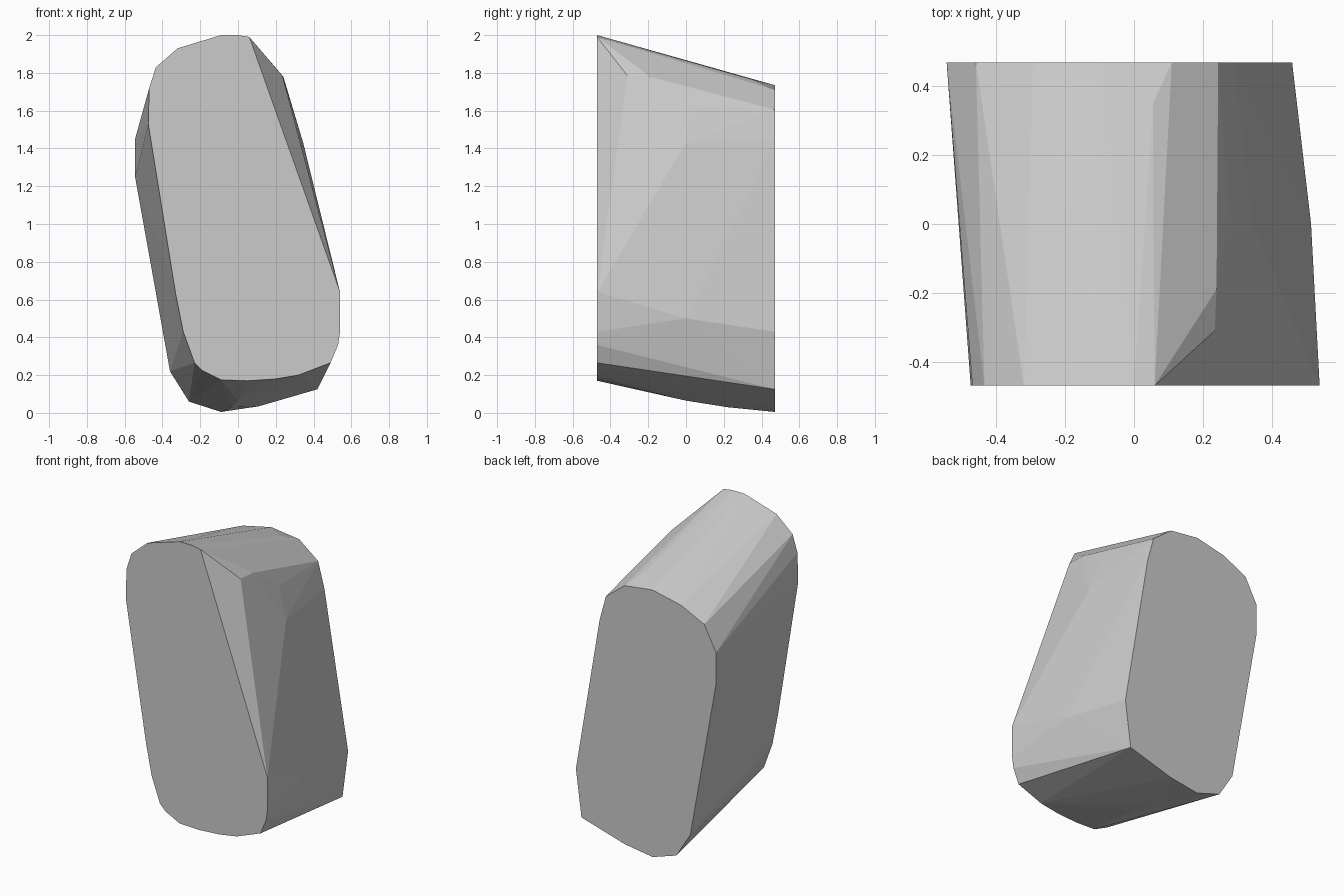
import bpy
import bmesh
import math

old = bpy.data.objects.get("Cube")
if old:
    bpy.data.objects.remove(old, do_unlink=True)

HALF_DEPTH = 0.47

# Front outline (x, z), clockwise from the top
front = [(-0.09, 2.0), (0, 2.0), (0.06, 1.99), (0.54, 0.64), (0.54, 0.43),
         (0.53, 0.36), (0.49, 0.265), (0.32, 0.2), (0.2, 0.18), (0.05, 0.17),
         (-0.09, 0.175), (-0.19, 0.225), (-0.23, 0.265), (-0.29, 0.43),
         (-0.33, 0.63), (-0.475, 1.53), (-0.47, 1.72), (-0.435, 1.83),
         (-0.32, 1.93)]

# Back outline (x, z), clockwise from the top
back = [(-0.09, 1.735), (0.11, 1.71), (0.245, 1.605), (0.29, 1.44),
        (0.46, 0.43), (0.42, 0.125), (0.11, 0.035), (-0.09, 0.005),
        (-0.26, 0.06), (-0.36, 0.22), (-0.545, 1.25), (-0.545, 1.45),
        (-0.46, 1.61), (-0.295, 1.69)]

# Bulges between the outlines: chipped shoulder, left side and underside
bulges = [(0.235, -0.31, 1.785), (0.24, -0.19, 1.78), (0.28, 0.02, 1.63),
          (0.345, 0, 1.43), (0.055, 0.35, 1.765), (0.515, 0, 0.5),
          (0, 0, 0.065), (-0.03, 0.22, 0.03)]

points = [(x, -HALF_DEPTH, z) for x, z in front]
points += [(x, HALF_DEPTH, z) for x, z in back]
points += bulges

# Wrap the points in a faceted convex skin
bm = bmesh.new()
for p in points:
    bm.verts.new(p)
hull = bmesh.ops.convex_hull(bm, input=bm.verts[:])
bmesh.ops.delete(bm, geom=[v for v in bm.verts if not v.link_faces],
                 context='VERTS')
bmesh.ops.dissolve_limit(bm, angle_limit=math.radians(0.5),
                         verts=bm.verts[:], edges=bm.edges[:])
bmesh.ops.recalc_face_normals(bm, faces=bm.faces[:])

mesh = bpy.data.meshes.new("stone_block")
bm.to_mesh(mesh)
bm.free()
block = bpy.data.objects.new("stone_block", mesh)
bpy.context.collection.objects.link(block)

# Plain grey stone
colour = (0.6, 0.6, 0.6, 1)
mat = bpy.data.materials.new("stone_grey")
mat.use_nodes = True
mat.diffuse_color = colour
for node in mat.node_tree.nodes:
    if node.type == 'BSDF_PRINCIPLED':
        node.inputs["Base Color"].default_value = colour
mesh.materials.append(mat)
